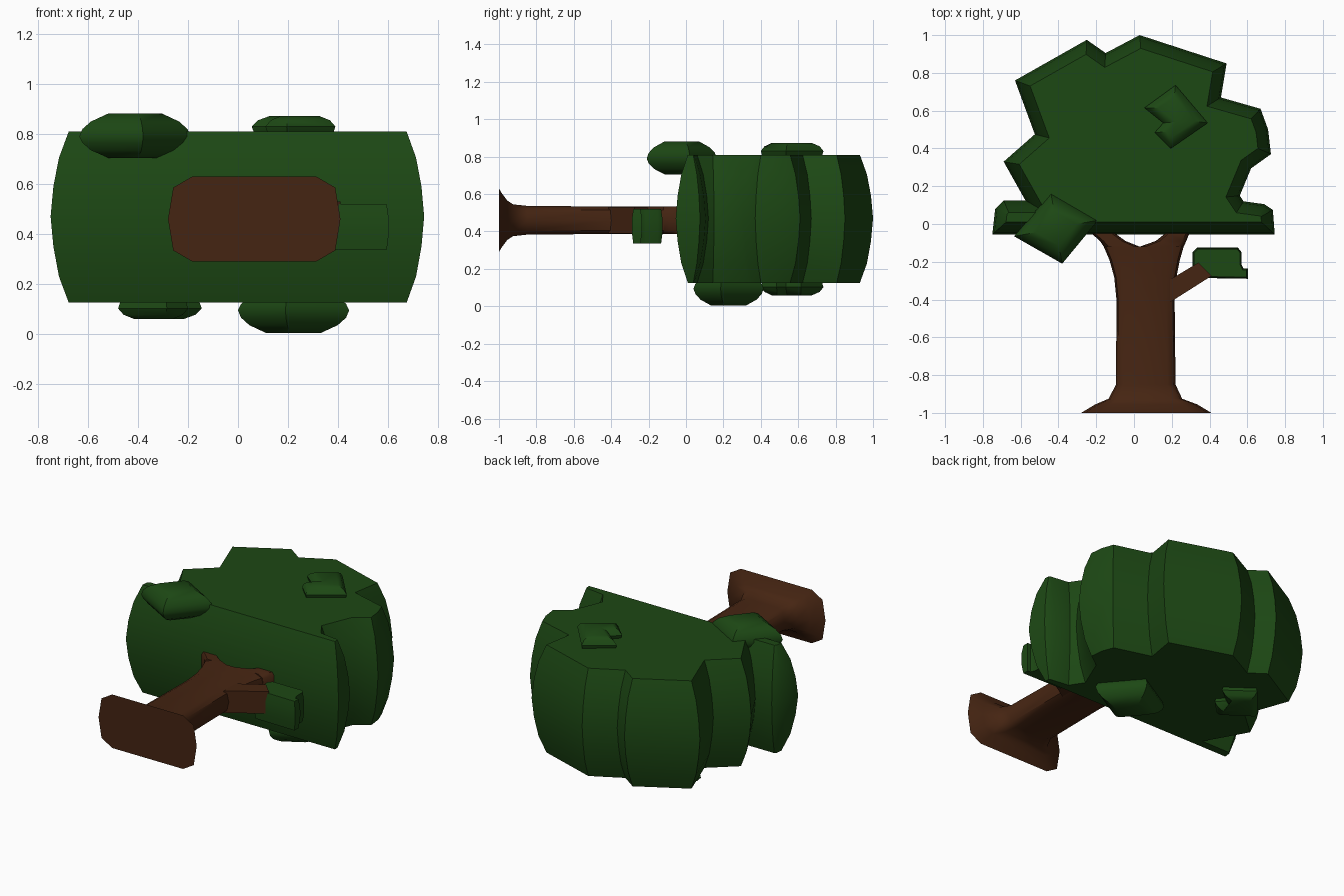
import bpy, bmesh
from math import radians
from mathutils import Vector

if "Cube" in bpy.data.objects:
    bpy.data.objects.remove(bpy.data.objects["Cube"])


def material(name, rgb):
    m = bpy.data.materials.new(name)
    m.diffuse_color = (*rgb, 1)
    m.use_nodes = True
    m.node_tree.nodes["Principled BSDF"].inputs["Base Color"].default_value = m.diffuse_color
    return m


GREEN = material("leaf_green", (0.012, 0.065, 0.007))
BROWN = material("bark_brown", (0.06, 0.018, 0.006))


def loft(name, rings, mat, angle=40):
    """Skin a list of equal-length rings and cap both ends."""
    bm = bmesh.new()
    loops = [[bm.verts.new(p) for p in r] for r in rings]
    n = len(loops[0])
    for a, b in zip(loops, loops[1:]):
        for i in range(n):
            j = (i + 1) % n
            bm.faces.new((a[i], a[j], b[j], b[i]))
    caps = [bm.faces.new(loops[0]), bm.faces.new(loops[-1])]
    bmesh.ops.triangulate(bm, faces=caps)
    bmesh.ops.recalc_face_normals(bm, faces=bm.faces)
    me = bpy.data.meshes.new(name)
    bm.to_mesh(me)
    bm.free()
    me.materials.append(mat)
    ob = bpy.data.objects.new(name, me)
    bpy.context.collection.objects.link(ob)
    bpy.ops.object.select_all(action='DESELECT')
    ob.select_set(True)
    bpy.context.view_layer.objects.active = ob
    bpy.ops.object.shade_smooth_by_angle(angle=radians(angle))
    return ob


def inset(outline, d):
    """Move every edge of an outline inward by d, with mitred corners."""
    pts = [Vector(p) for p in outline]
    n = len(pts)
    area = sum(pts[i - 1].cross(pts[i]) for i in range(n))
    s = 1 if area > 0 else -1
    out = []
    for i, p in enumerate(pts):
        e1 = (p - pts[i - 1]).normalized()
        e2 = (pts[(i + 1) % n] - p).normalized()
        n1, n2 = Vector((-e1.y, e1.x)) * s, Vector((-e2.y, e2.x)) * s
        out.append(p + (n1 + n2) * d / max(1 + n1.dot(n2), 0.5))
    return out


def pillow(name, outline, layers, angle=40):
    """Stack inset copies of an outline: layers are (z, inset)."""
    rings = [[(p.x, p.y, z) for p in inset(outline, d)] for z, d in layers]
    return loft(name, rings, GREEN, angle)


# Main crown
crown = [(-0.75, -0.055), (-0.735, 0.08), (-0.69, 0.125), (-0.575, 0.125),
         (-0.69, 0.33), (-0.525, 0.475), (-0.63, 0.76), (-0.25, 0.975),
         (-0.15, 0.905), (0.03, 1.0), (0.49, 0.85), (0.46, 0.67),
         (0.67, 0.61), (0.71, 0.5), (0.725, 0.37), (0.62, 0.295),
         (0.56, 0.15), (0.58, 0.12), (0.69, 0.105), (0.735, 0.075),
         (0.745, -0.055)]
pillow("crown", crown, [(0.125, 0.065), (0.23, 0.03), (0.35, 0.01), (0.47, 0),
                        (0.59, 0.01), (0.705, 0.03), (0.81, 0.065)])

# Leaf clumps on the upper face, repeated turned over on the lower face
big = [(-0.635, -0.065), (-0.38, -0.21), (-0.19, 0.02), (-0.44, 0.165)]
big_layers = [(0.705, 0.075), (0.735, 0.03), (0.765, 0.008), (0.79, 0),
              (0.82, 0.008), (0.85, 0.03), (0.882, 0.075)]
small = [(0.055, 0.615), (0.22, 0.735), (0.39, 0.535), (0.195, 0.4),
         (0.11, 0.485), (0.155, 0.535)]
small_layers = [(0.755, 0.045), (0.785, 0.01), (0.83, 0), (0.855, 0.015),
                (0.873, 0.045)]
for label, shape, layers, dx, dy, top in (
        ("big_clump", big, big_layers, -0.19, 0.25, 0.885),
        ("small_clump", small, small_layers, -0.09, 0, 0.932)):
    pillow(label + "_upper", shape, layers)
    pillow(label + "_lower", [(dx - x, y + dy) for x, y in shape],
           [(top - z, d) for z, d in layers])

# Leaf clump on the side branch
side = [(0.31, -0.285), (0.31, -0.15), (0.335, -0.125), (0.55, -0.125),
        (0.57, -0.15), (0.57, -0.215), (0.58, -0.235), (0.603, -0.235),
        (0.603, -0.29)]
pillow("side_clump", side, [(0.335, 0.008), (0.39, 0.001), (0.43, 0),
                            (0.47, 0.001), (0.52, 0.008)])

# Trunk: rounded sections (y, x min, x max, half height) along y
SECTION = [(1, 0), (0.94, 0.74), (0.72, 1), (-0.72, 1), (-0.94, 0.74),
           (-1, 0), (-0.94, -0.74), (-0.72, -1), (0.72, -1), (0.94, -0.74)]


def limb(name, stations):
    rings = [[((a + b) / 2 + u * (b - a) / 2, y, 0.46 + v * h)
              for u, v in SECTION] for y, a, b, h in stations]
    return loft(name, rings, BROWN, 50)


limb("trunk", [(-1, -0.28, 0.41, 0.17), (-0.985, -0.255, 0.385, 0.145),
               (-0.955, -0.205, 0.335, 0.105), (-0.925, -0.135, 0.255, 0.085),
               (-0.85, -0.095, 0.22, 0.077), (-0.4, -0.093, 0.215, 0.073),
               (-0.28, -0.105, 0.225, 0.073), (-0.19, -0.13, 0.243, 0.073),
               (-0.12, -0.16, 0.263, 0.073)])

# Forked limbs running into the crown
limb("left_fork", [(-0.12, -0.16, 0.03, 0.073), (-0.09, -0.18, -0.045, 0.073),
                   (-0.05, -0.225, -0.1, 0.073), (0.02, -0.28, -0.16, 0.073)])
limb("right_fork", [(-0.12, 0.03, 0.263, 0.073), (-0.09, 0.115, 0.277, 0.073),
                    (-0.05, 0.165, 0.293, 0.073), (0.02, 0.21, 0.33, 0.073)])

# Side branch
loft("side_branch",
     [[(x, y, z) for (x, y), z in ((lo, 0.39), (hi, 0.39), (hi, 0.53), (lo, 0.53))]
      for lo, hi in (((0.19, -0.415), (0.19, -0.295)),
                     ((0.41, -0.275), (0.34, -0.205)))],
     BROWN, 30)
